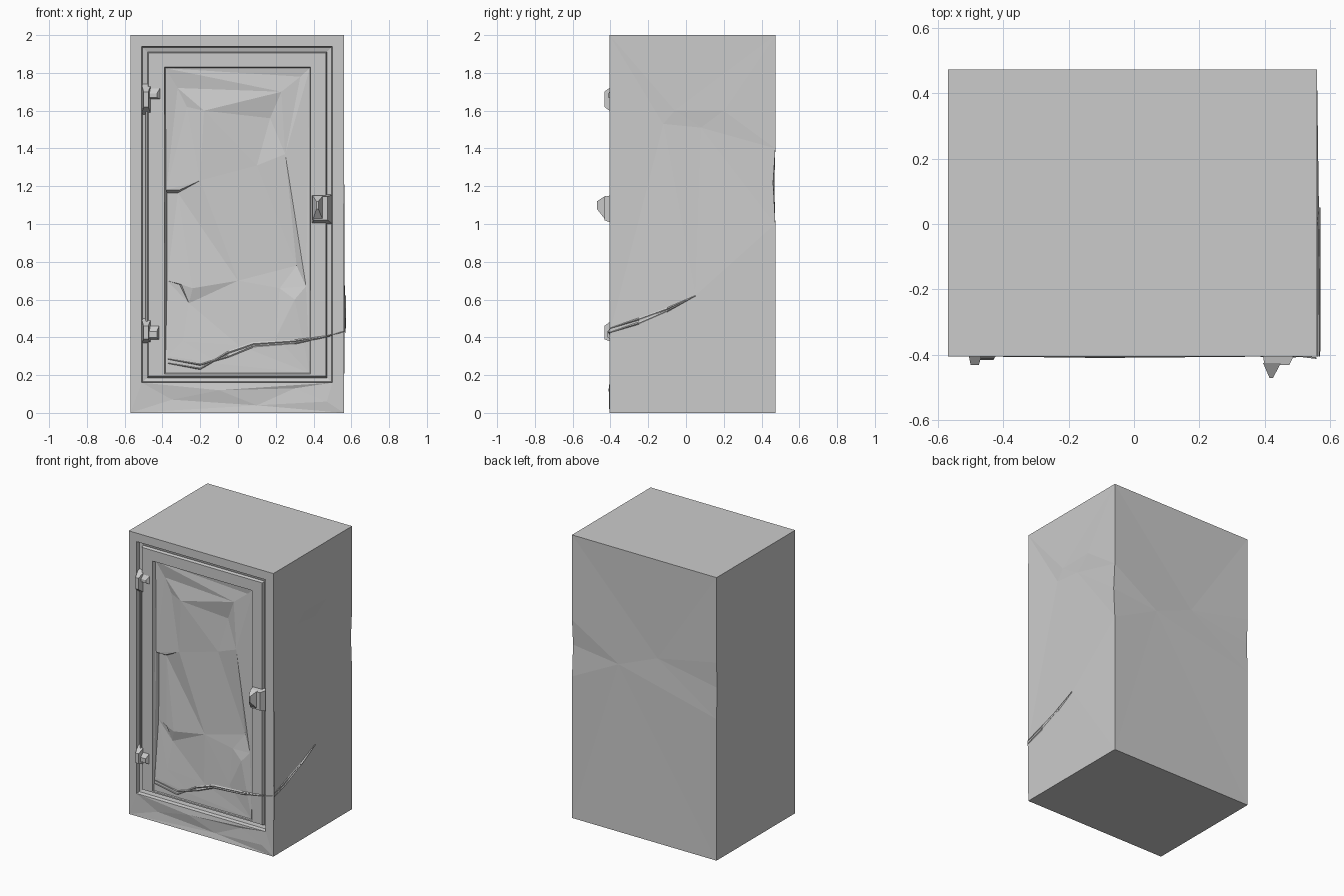
import bpy, bmesh
from mathutils import Vector
from mathutils.geometry import delaunay_2d_cdt

if "Cube" in bpy.data.objects:
    bpy.data.objects.remove(bpy.data.objects["Cube"])

X0, X1, Y0, Y1, Z0, Z1 = -0.57, 0.56, -0.405, 0.473, 0.0, 2.0


def finish(name, bm):
    bmesh.ops.remove_doubles(bm, verts=bm.verts, dist=0.0005)
    bmesh.ops.recalc_face_normals(bm, faces=bm.faces)
    me = bpy.data.meshes.new(name)
    bm.to_mesh(me)
    bm.free()
    ob = bpy.data.objects.new(name, me)
    bpy.context.collection.objects.link(ob)
    return ob


def dented_sheet(bm, rim, dents, place):
    """Triangulated sheet: rim and dents are (u, v, depth) points."""
    pts = rim + dents
    co = [Vector(p[:2]) for p in pts]
    n = len(rim)
    out = delaunay_2d_cdt(co, [(i, (i + 1) % n) for i in range(n)], [], 1, 1e-6)
    near = lambda c: min(pts, key=lambda p: (Vector(p[:2]) - c).length)[2]
    vs = [bm.verts.new(place(c.x, c.y, near(c))) for c in out[0]]
    for f in out[2]:
        bm.faces.new([vs[i] for i in f])


def ring(bm, x0, x1, z0, z1, y, y_low=None):
    yl = y if y_low is None else y_low
    return [bm.verts.new(c) for c in
            ((x0, yl, z0), (x1, yl, z0), (x1, y, z1), (x0, y, z1))]


def bridge(bm, a, b):
    for i in range(4):
        j = (i + 1) % 4
        bm.faces.new((a[i], a[j], b[j], b[i]))


# Cabinet shell: flat top, bottom and left side
bm = bmesh.new()
for quad in (((X0, Y0, Z1), (X1, Y0, Z1), (X1, Y1, Z1), (X0, Y1, Z1)),
             ((X0, Y0, Z0), (X0, Y1, Z0), (X1, Y1, Z0), (X1, Y0, Z0))):
    bm.faces.new([bm.verts.new(c) for c in quad])
left = [(Y0, Z0), (Y1, Z0), (Y1, 1.0), (Y1 - .006, 1.22), (Y1, 1.4), (Y1, Z1), (Y0, Z1)]
bm.faces.new([bm.verts.new((X0, y, z)) for y, z in left])

# Creased back
dented_sheet(bm,
             [(X0, Z0, 0), (X1, Z0, 0), (X1, 1.0, 0), (X1, 1.22, .012), (X1, 1.4, 0), (X1, Z1, 0),
              (X0, Z1, 0), (X0, 1.4, 0), (X0, 1.22, .006), (X0, 1.0, 0)],
             [(-.1, 1.3, .012), (.2, 1.18, .006)],
             lambda u, v, d: (u, Y1 - d, v))
# Slightly bowed and dented right side
dented_sheet(bm,
             [(Y0, Z0, 0), (Y1, Z0, 0), (Y1, 1.0, 0), (Y1 - .012, 1.22, 0), (Y1, 1.4, 0),
              (Y1, Z1, 0), (Y0, Z1, 0), (Y0, .42, -.005)],
             [(-.12, 1.53, .01), (.08, 1.51, .01), (-.06, 1.6, .004), (.2, 1.6, 0),
              (-.15, .5, -.006), (.05, .62, -.006)],
             lambda u, v, d: (X1 - d, u, v))

# Front frame, groove around the door, door border and sloping panel recess
outer = ring(bm, X0, X1, Z0, Z1, Y0)
rings = [outer,
         ring(bm, -.51, .50, .16, 1.94, Y0),
         ring(bm, -.505, .495, .165, 1.935, -.38),
         ring(bm, -.48, .47, .185, 1.91, -.373),
         ring(bm, -.475, .465, .195, 1.905, -.395),
         ring(bm, -.39, .385, .205, 1.83, -.395),
         ring(bm, -.385, .38, .21, 1.825, -.37, -.39)]
bm.faces.remove(bm.faces.new(outer))
for a, b in zip(rings[1:], rings[2:]):
    bridge(bm, a, b)
for i in (1, 2, 3):
    j = (i + 1) % 4
    bm.faces.new((rings[0][i], rings[0][j], rings[1][j], rings[1][i]))
# Battered bottom rail
dented_sheet(bm, [(X0, Z0, 0), (X1, Z0, 0), (.50, .16, 0), (-.51, .16, 0)],
             [(-.35, .07, .008), (-.1, .12, -.005), (.1, .04, .008), (.3, .13, .006), (.47, .06, -.004)],
             lambda u, v, d: (u, Y0 + d, v))
finish("cabinet_shell", bm)

# Door panel with dents and the torn strip on its left
bm = bmesh.new()
dented_sheet(bm,
             [(-.385, .21, -.02), (.38, .21, -.02), (.38, 1.825, 0), (-.385, 1.825, 0)],
             [(-.32, 1.72, .012), (-.18, 1.6, -.012), (.17, 1.56, .016), (-.27, 1.62, .012),
              (.23, 1.7, -.006), (.33, 1.78, .006), (.1, 1.31, .005), (-.2, 1.23, -.002),
              (.25, 1.37, -.008), (-.38, 1.18, 0), (-.31, 1.18, 0), (-.376, 1.165, .025),
              (-.318, 1.165, .025), (-.31, .68, .012), (-.3, .68, 0), (-.375, .7, .02),
              (-.24, .66, -.006), (-.26, .58, .012), (-.29, .38, -.008), (-.37, .3, -.016),
              (.22, .66, -.002), (.3, .6, -.022), (.36, .67, -.012), (.31, .78, .01),
              (0, .7, 0), (0, .36, -.01), (.2, .4, -.012), (-.1, .26, -.018)],
             lambda u, v, d: (u, -.37 + d, v))
finish("door_panel", bm)


# Small faceted hardware
def wedge(name, back, front, y0, y1):
    """Tapered block between two (x0, x1, z0, z1) rectangles."""
    bm = bmesh.new()
    a, b = ring(bm, *back, y0), ring(bm, *front, y1)
    bridge(bm, a, b)
    bm.faces.new(a)
    bm.faces.new(b)
    return finish(name, bm)


wedge("upper_hinge_knuckle", (-.51, -.46, 1.58, 1.74), (-.50, -.475, 1.62, 1.70), -.38, -.432)
wedge("upper_hinge_leaf", (-.49, -.40, 1.655, 1.74), (-.48, -.43, 1.67, 1.69), -.38, -.412)
wedge("lower_hinge_knuckle", (-.51, -.46, .37, .50), (-.50, -.475, .39, .46), -.38, -.432)
wedge("lower_hinge_leaf", (-.49, -.41, .38, .48), (-.48, -.43, .40, .43), -.38, -.416)
wedge("hinge_rod", (-.49, -.475, .45, 1.62), (-.488, -.478, .45, 1.62), -.37, -.400)

# Latch handle
wedge("latch_plate", (.39, .50, 1.0, 1.155), (.40, .475, 1.02, 1.145), -.38, -.432)
wedge("latch_grip", (.395, .45, 1.02, 1.15), (.415, .425, 1.08, 1.12), -.425, -.472)


# Long scratch running across the door and round the right side
def scratch(name, pts, width, axis):
    bm = bmesh.new()
    n = len(pts)
    rows = []
    for i, p in enumerate(pts):
        w = width * (1 - abs(2 * i / (n - 1) - 1)) + .002
        mid = Vector(p)
        rows.append([bm.verts.new(mid + Vector((0, 0, w))),
                     bm.verts.new(mid + Vector(axis)),
                     bm.verts.new(mid - Vector((0, 0, w)))])
    for a, b in zip(rows, rows[1:]):
        for k in (0, 1):
            bm.faces.new((a[k], a[k + 1], b[k + 1], b[k]))
    finish(name, bm)


for k, dz in enumerate((0, .022)):
    scratch("front_scratch", [(-.37, -.392, .285 - dz), (-.2, -.392, .255 - dz), (-.05, -.389, .30 + dz),
                              (.08, -.388, .355 + dz / 2), (.3, -.39, .37 + dz / 2), (.47, -.397, .405),
                              (.558, -.408, .43)], .007, (0, -.005, 0))
    scratch("side_scratch", [(.566, -.405, .425 + dz), (.567, -.25, .475 + dz), (.567, -.1, .54 + dz / 2),
                             (.567, .05, .62)], .007, (.004, 0, 0))
